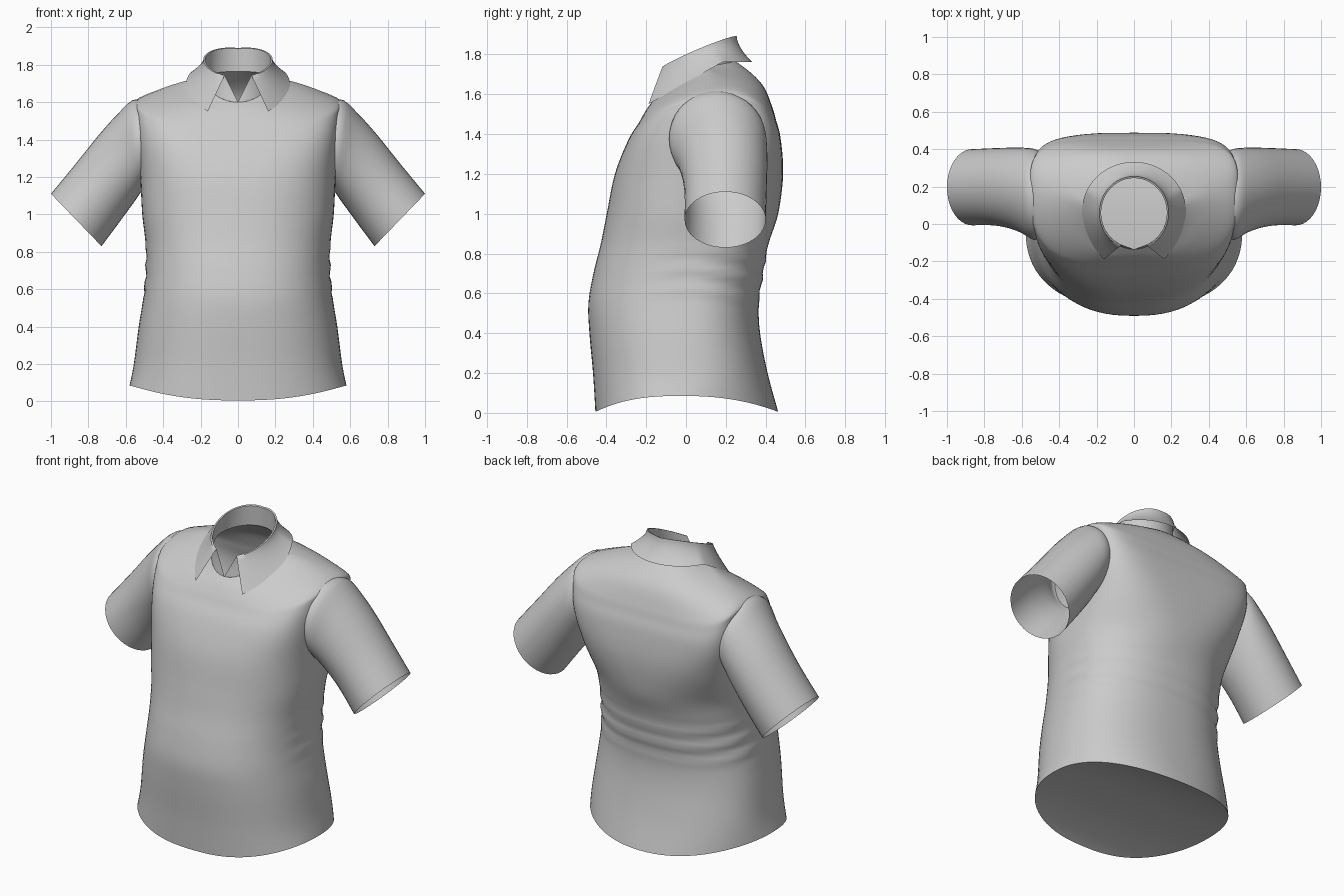
import bpy, bmesh
from math import sin, cos, pi, exp
from mathutils import Vector

if "Cube" in bpy.data.objects:
    bpy.data.objects.remove(bpy.data.objects["Cube"])

SEG = 80


def make(name, rows, closed, mirror=False, angle=50, edit=None):
    """Skin a list of point rows into a smooth shaded object."""
    bm = bmesh.new()
    grid = [[bm.verts.new(p) for p in row] for row in rows]
    for a, b in zip(grid, grid[1:]):
        n = len(a)
        for i in range(n if closed else n - 1):
            j = (i + 1) % n
            bm.faces.new((a[i], a[j], b[j], b[i]))
    if edit:
        edit(bm, grid)
    bmesh.ops.recalc_face_normals(bm, faces=bm.faces)
    me = bpy.data.meshes.new(name)
    bm.to_mesh(me)
    bm.free()
    ob = bpy.data.objects.new(name, me)
    bpy.context.collection.objects.link(ob)
    bpy.ops.object.select_all(action='DESELECT')
    ob.select_set(True)
    bpy.context.view_layer.objects.active = ob
    bpy.ops.object.shade_smooth_by_angle(angle=angle * pi / 180)
    if mirror:
        m = ob.modifiers.new("mirror", 'MIRROR')
        m.merge_threshold = 0.0005
    return ob


def spline(keys, steps):
    """Catmull-Rom interpolation through tuples of numbers."""
    out = []
    for k in range(len(keys) - 1):
        p = [keys[min(max(k + d, 0), len(keys) - 1)] for d in (-1, 0, 1, 2)]
        for s in range(steps):
            t = s / steps
            out.append(tuple(
                0.5 * (2 * b + (c - a) * t + (2 * a - 5 * b + 4 * c - d) * t * t
                       + (3 * b - a - 3 * c + d) * t ** 3)
                for a, b, c, d in zip(*p)))
    return out + [keys[-1]]


def ring_point(r, ang):
    """Ring: half width, side y/z, front y/z, back y/z, front/back squareness."""
    hw, ys, zs, yf, zf, yb, zb, nf, nb = r
    c, s = cos(ang), sin(ang)
    y, z, n = (yf, zf, nf) if s < 0 else (yb, zb, nb)
    x = hw * abs(c) ** (2 / n) * (1 if c > 0 else -1)
    k = abs(s) ** (2 / n)
    e = 2.2 if zs < .2 else 1.2
    p = Vector((x, ys + (y - ys) * k, zs + (z - zs) * abs(s) ** e))
    # waist wrinkles on the back and sides
    amp = 0.008 * exp(-((p.z - 0.69) / 0.13) ** 4) * min(1, max(0, 0.6 + s * 1.5))
    amp *= 1 - .4 * max(0, s)
    f = amp * sin((p.z + 0.06 * abs(s)) * 2 * pi / 0.1)
    return p + Vector((c * f, s * f, 0))


# Torso: level rings up to the chest, then shoulder rings up to the neckline
low = [(.2, .557, -.467, .41), (.4, .531, -.485, .372), (.55, .507, -.49, .366),
       (.7, .493, -.465, .388), (.85, .495, -.428, .415), (1.0, .512, -.398, .463)]
rings = [(.58, -.02, .085, -.455, .005, .463, .005, 2.4, 2.1)]
rings += [(w, .02 * z, z, f, z, b, z, 2.4, 2.3) for z, w, f, b in low]
neck = (.185, .07, 1.735, -.135, 1.60, .25, 1.765, 2, 2)
rings += [(.523, .07, 1.2, -.357, 1.2, .488, 1.2, 2.7, 3.4),
          (.540, .14, 1.4, -.29, 1.37, .475, 1.38, 3.3, 4.8),
          (.551, .17, 1.55, -.235, 1.46, .452, 1.47, 3.2, 4.6),
          (.545, .18, 1.612, -.21, 1.505, .435, 1.53, 2.7, 3.7),
          (.42, .16, 1.668, -.18, 1.55, .395, 1.63, 2.4, 2.9),
          (.30, .13, 1.708, -.16, 1.575, .335, 1.70, 2.1, 2.3), neck]
angles = [2 * pi * i / SEG - pi / 2 for i in range(SEG)]
torso_rows = [[ring_point(r, a) for a in angles] for r in spline(rings, 5)]


def finish_torso(bm, grid):
    # open the armholes behind the sleeves
    holes = []
    for f in bm.faces:
        c = f.calc_center_median()
        if abs(c.x) > .45 and ((c.y - .16) / .17) ** 2 + ((c.z - 1.38) / .15) ** 2 < 1:
            holes.append(f)
    bmesh.ops.delete(bm, geom=holes, context='FACES')
    # close the hem with left-to-right strips
    h = grid[0]
    for i in range(SEG // 2):
        quad = [h[i], h[i + 1], h[(-i - 1) % SEG], h[-i % SEG]]
        bm.faces.new(list(dict.fromkeys(quad)))


make("torso", torso_rows, True, edit=finish_torso)

# Sleeves: rings given by top x/z, bottom x/z, front y, back y
sleeve = [(.51, 1.608, .46, 1.20, -.07, .38),
          (.565, 1.61, .505, 1.14, -.085, .402),
          (.645, 1.535, .545, 1.08, -.05, .408),
          (.74, 1.43, .60, 1.005, -.022, .408),
          (.86, 1.28, .655, .93, -.007, .405),
          (1.0, 1.11, .73, .83, -.007, .40)]
sleeve_rows = []
for xt, zt, xb, zb, yf, yb in spline(sleeve, 3):
    mid = Vector(((xt + xb) / 2, (yf + yb) / 2, (zt + zb) / 2))
    up = Vector(((xt - xb) / 2, 0, (zt - zb) / 2))
    across = Vector((0, (yb - yf) / 2, 0))
    sleeve_rows.append([mid + up * cos(t) + across * sin(t)
                        for t in (2 * pi * i / 40 for i in range(40))])
make("sleeves", sleeve_rows, True, mirror=True)

# Collar: stand rising from the neckline, and the folded leaf with front points
N = 32


def top_edge(t, r=1.0):
    a = .41 + (pi - .41) * t
    y = .06 - .195 * r * cos(a)
    return Vector((.185 * r * sin(a), y, 1.73 + (y + .12) * .425 + .02 * sin(a)))


def leaf_edge(t):
    b = .62 + (pi - .62) * t
    y = .07 - .262 * cos(b) - .045 * (1 - t) ** 5
    return Vector((.278 * sin(b), y, min(1.762, 1.555 + (y + .18) * .57)))


stand, leaf = [], []
for k in range(5):
    f = k / 4
    stand.append([ring_point(neck, -pi / 2 + pi * i / N).lerp(top_edge(i / N, .95), f)
                  for i in range(N + 1)])
for k in range(9):
    f = k / 8
    row = []
    for i in range(N + 1):
        t = i / N
        a, b = top_edge(t), leaf_edge(t)
        h = f ** (1 + .7 * min(1, t * 2))
        p = a.lerp(b, h)
        p.z = a.z + (b.z - a.z) * f
        row.append(p)
    leaf.append(row)
for row in stand + leaf:
    row[-1].x = 0
stand[0][0].x = 0
make("collar_stand", stand, False, mirror=True)
make("collar_leaf", [stand[-1]] + leaf, False, mirror=True)
